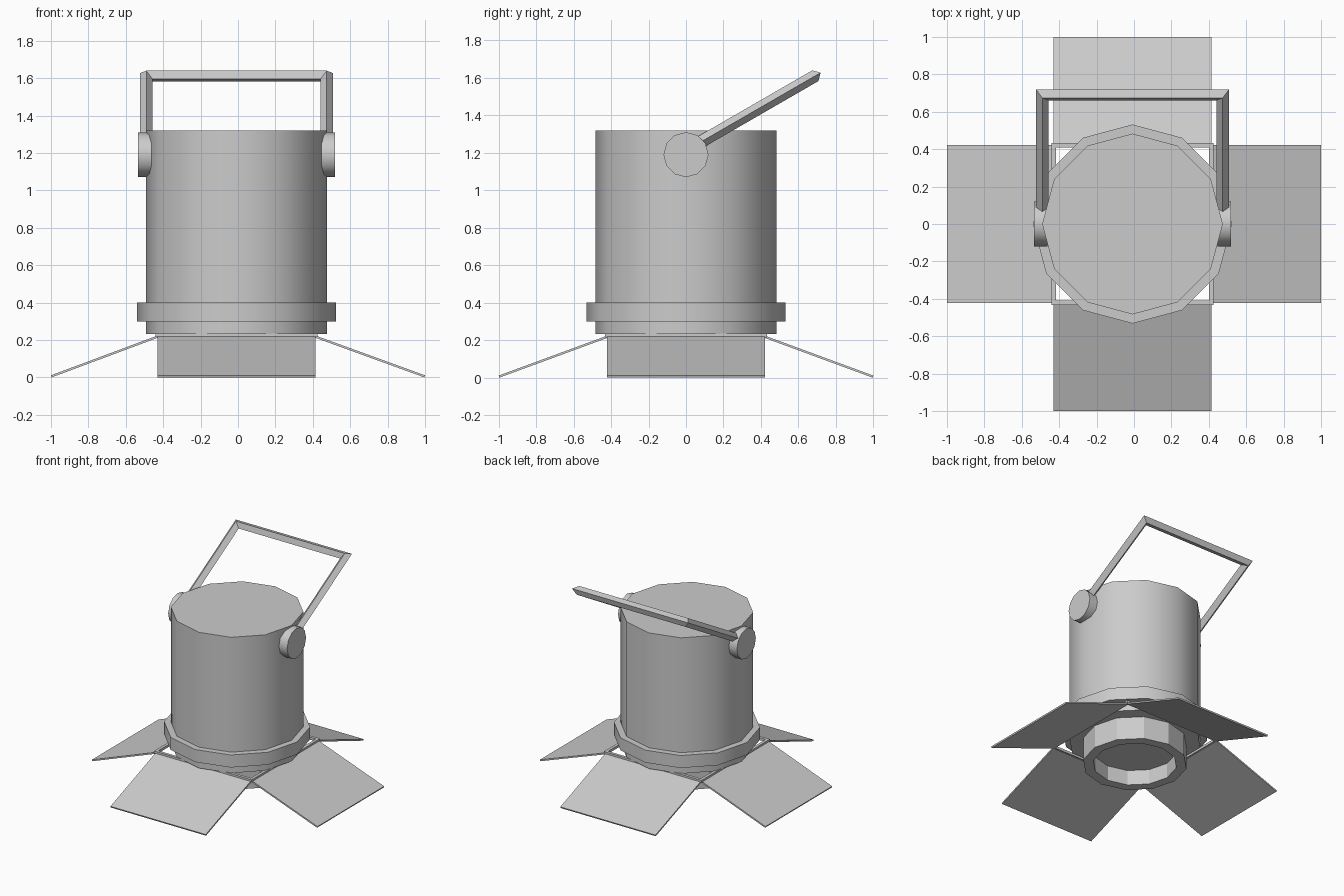
import bpy, bmesh
from math import pi, sin, cos, radians, sqrt
from mathutils import Vector, Matrix

if "Cube" in bpy.data.objects:
    bpy.data.objects.remove(bpy.data.objects["Cube"])

CX = -0.008  # the lamp axis sits slightly left of centre


def finish(name, bm, smooth=False):
    bmesh.ops.recalc_face_normals(bm, faces=bm.faces)
    me = bpy.data.meshes.new(name)
    bm.to_mesh(me)
    bm.free()
    ob = bpy.data.objects.new(name, me)
    bpy.context.collection.objects.link(ob)
    if smooth:
        bpy.ops.object.select_all(action='DESELECT')
        ob.select_set(True)
        bpy.context.view_layer.objects.active = ob
        bpy.ops.object.shade_smooth_by_angle(angle=radians(40))
    return ob


def bridge(bm, a, b):
    n = len(a)
    for i in range(n):
        bm.faces.new((a[i], a[(i + 1) % n], b[(i + 1) % n], b[i]))


def lathe(name, profile, sides=12, start=0.0, ring=False, smooth=False, place=None):
    """Turn (radius, z) points round the axis; ring closes the profile, else ends are capped."""
    bm = bmesh.new()
    angles = [start + 2 * pi * i / sides for i in range(sides)]
    loops = [[bm.verts.new((r * cos(t), r * sin(t), z)) for t in angles] for r, z in profile]
    for a, b in zip(loops, loops[1:]):
        bridge(bm, a, b)
    if ring:
        bridge(bm, loops[-1], loops[0])
    else:
        bm.faces.new(loops[0])
        bm.faces.new(loops[-1])
    bm.transform(place or Matrix.Translation((CX, 0, 0)))
    return finish(name, bm, smooth)


# lamp housing, band and recessed lens tube
lathe("housing", [(0.483, 0.232), (0.483, 1.32)], smooth=True)
lathe("housing_band", [(0.47, 0.30), (0.532, 0.30), (0.532, 0.40), (0.47, 0.40)],
      ring=True, smooth=True)
lathe("lens_tube", [(0.38, 0.24), (0.38, 0.05), (0.305, 0.05), (0.305, 0.17)])

# square frame the flaps hang from
q = sqrt(2)
lathe("flap_frame", [(0.41 * q, 0.215), (0.433 * q, 0.215), (0.433 * q, 0.235), (0.41 * q, 0.235)],
      sides=4, start=pi / 4, ring=True)


# four sloping flaps
def flap(name, turn, tip):
    bm = bmesh.new()
    section = [(0.42, 0.212), (tip - 0.004, 0.0), (tip, 0.011), (0.424, 0.223)]
    ends = [[bm.verts.new((x, y, z)) for x, z in section] for y in (-0.422, 0.422)]
    bridge(bm, *ends)
    for e in ends:
        bm.faces.new(e)
    bm.transform(Matrix.Translation((CX, 0, 0)) @ Matrix.Rotation(turn, 4, 'Z'))
    finish(name, bm)


for i, (side, tip) in enumerate((("right", 1 - CX), ("back", 1), ("left", 1 + CX), ("front", 1))):
    flap("flap_" + side, i * pi / 2, tip)

# pivot knobs on both sides
for side, s in (("left", -1), ("right", 1)):
    place = Matrix.Translation((CX, 0, 1.19)) @ Matrix.Rotation(s * pi / 2, 4, 'Y')
    lathe("pivot_" + side, [(0.12, 0.455), (0.12, 0.527)], smooth=True, place=place)

# tilted handle: diamond-section bar with mitred corners
d = Vector((0, cos(pi / 6), 0.5))
n = Vector((0, -0.5, cos(pi / 6)))
top = Vector((CX, 0.69, 1.611))
a, half = 0.033, 0.482
bm = bmesh.new()
loops = []
for s, along, mitre in ((-1, 0.74, 0), (-1, 0, 1), (1, 0, 1), (1, 0.74, 0)):
    p = top + Vector((s * half, 0, 0)) - d * along
    m = Vector((s, 0, 0)) + d * mitre
    loops.append([bm.verts.new(p + v * a) for v in (n, m, -n, -m)])
for u, v in zip(loops, loops[1:]):
    bridge(bm, u, v)
bm.faces.new(loops[0])
bm.faces.new(loops[-1])
finish("handle", bm)
